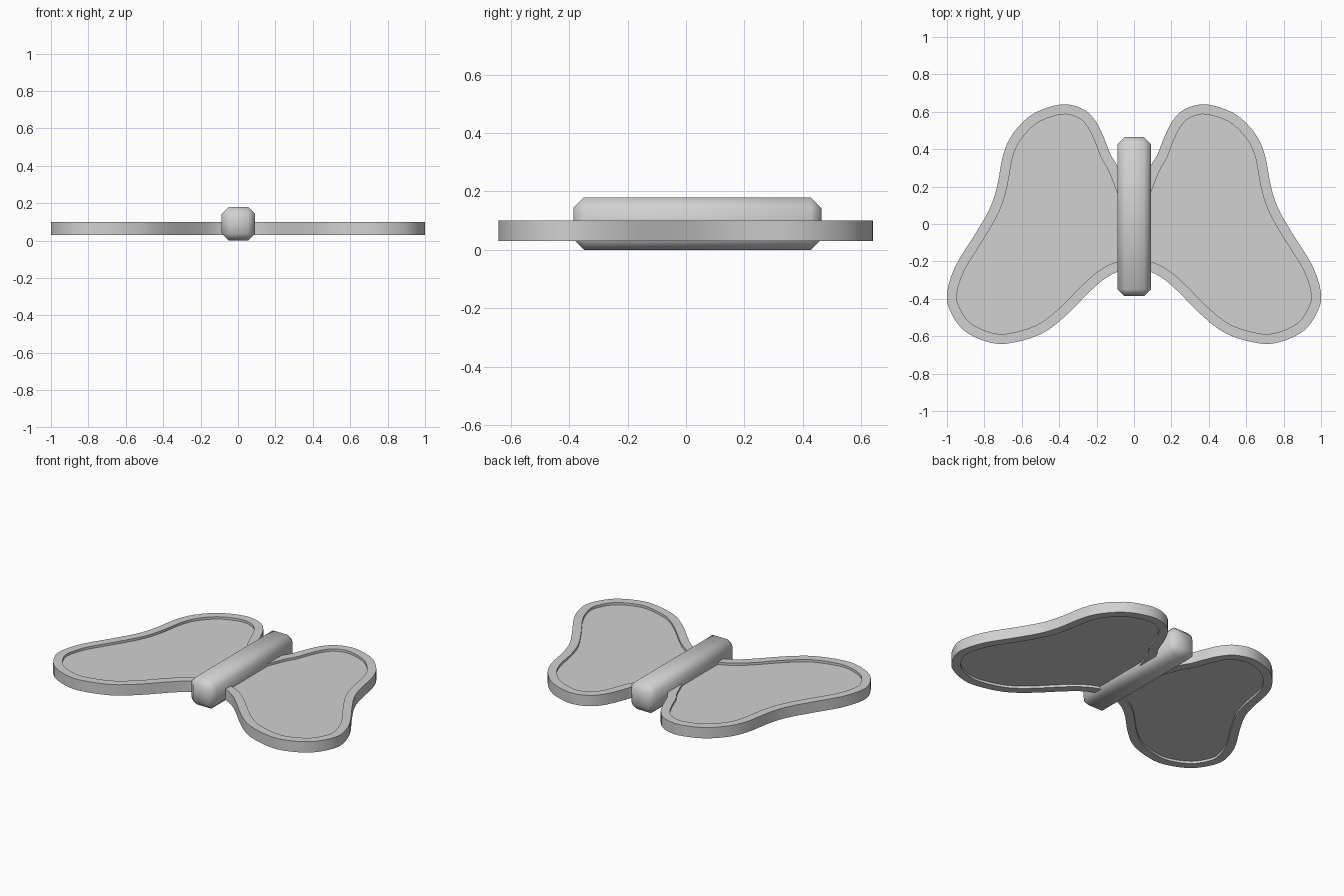
import bpy, bmesh, math
from mathutils import Vector

if "Cube" in bpy.data.objects:
    bpy.data.objects.remove(bpy.data.objects["Cube"])

grey = bpy.data.materials.new("plain grey")
grey.diffuse_color = (0.64, 0.64, 0.64, 1)
grey.use_nodes = True
grey.node_tree.nodes["Principled BSDF"].inputs["Base Color"].default_value = grey.diffuse_color

# Outer outline of the right wing, from the body's top side clockwise to its bottom side
OUTLINE = [(0, .08), (.085, .30), (.125, .37), (.16, .46), (.205, .55), (.265, .61), (.36, .64),
           (.46, .623), (.56, .575), (.65, .48), (.70, .37), (.73, .21), (.77, .085),
           (.85, -.055), (.955, -.225), (1.0, -.37), (.983, -.465), (.915, -.565),
           (.80, -.625), (.68, -.64), (.50, -.59), (.37, -.495), (.24, -.365),
           (.16, -.295), (.085, -.255), (0, -.24)]
RIM = 0.053


def smooth_path(pts, steps=3):
    """Catmull-Rom curve through the points."""
    p = [Vector(q) for q in pts]
    p = [2 * p[0] - p[1]] + p + [2 * p[-1] - p[-2]]
    out = []
    for i in range(1, len(p) - 2):
        a, b, c, d = p[i - 1:i + 3]
        for s in range(steps):
            t = s / steps
            out.append(0.5 * (2 * b + (c - a) * t + (2 * a - 5 * b + 4 * c - d) * t * t
                              + (3 * b - a - 3 * c + d) * t ** 3))
    return out + [p[-2]]


def inset(path, dist):
    """Shift a clockwise path inwards."""
    out = []
    for i, q in enumerate(path):
        t = (path[min(i + 1, len(path) - 1)] - path[max(i - 1, 0)]).normalized()
        out.append(q + Vector((t.y, -t.x)) * dist)
    return out


def finish(name, bm, angle=None, mirror=False):
    bmesh.ops.recalc_face_normals(bm, faces=bm.faces[:])
    me = bpy.data.meshes.new(name)
    bm.to_mesh(me)
    bm.free()
    for f in me.polygons:
        f.use_smooth = True
    if angle:
        me.set_sharp_from_angle(angle=math.radians(angle))
    me.materials.append(grey)
    ob = bpy.data.objects.new(name, me)
    bpy.context.collection.objects.link(ob)
    if mirror:
        ob.modifiers.new("mirror", 'MIRROR').use_axis = (True, False, False)
    return ob


outer = smooth_path(OUTLINE)
inner = inset(outer, RIM)

# Raised rims around both wings: rectangular section swept along the outline
bm = bmesh.new()
rings = []
for o, n in zip(outer, inner):
    rings.append([bm.verts.new((q.x, q.y, z)) for q, z in
                  ((o, .03), (o, .10), (n, .10), (n, .03))])
for a, b in zip(rings, rings[1:]):
    for k in range(4):
        m = (k + 1) % 4
        bm.faces.new((a[k], a[m], b[m], b[k]))
bm.faces.new(rings[0])
bm.faces.new(rings[-1])
finish("wing_rims", bm, 40, True)

# Recessed wing panels: thin slabs filling the rims
bm = bmesh.new()
fill = bm.faces.new([bm.verts.new((q.x, q.y, .045)) for q in inset(outer, RIM - .002)])
ext = bmesh.ops.extrude_face_region(bm, geom=[fill], use_keep_orig=True)
for v in ext["geom"]:
    if isinstance(v, bmesh.types.BMVert):
        v.co.z = .085
finish("wing_panels", bm, 40, True)

# Body: long box with a single wide bevel, giving an eight-sided section
bm = bmesh.new()
bmesh.ops.create_cube(bm, size=1)
for v in bm.verts:
    v.co = Vector((v.co.x * .178 + .002, v.co.y * .85 + .039, v.co.z * .18 + .09))
bmesh.ops.bevel(bm, geom=bm.edges[:], offset=.037, offset_type='OFFSET',
                segments=1, profile=.5, affect='EDGES')
finish("body", bm)
